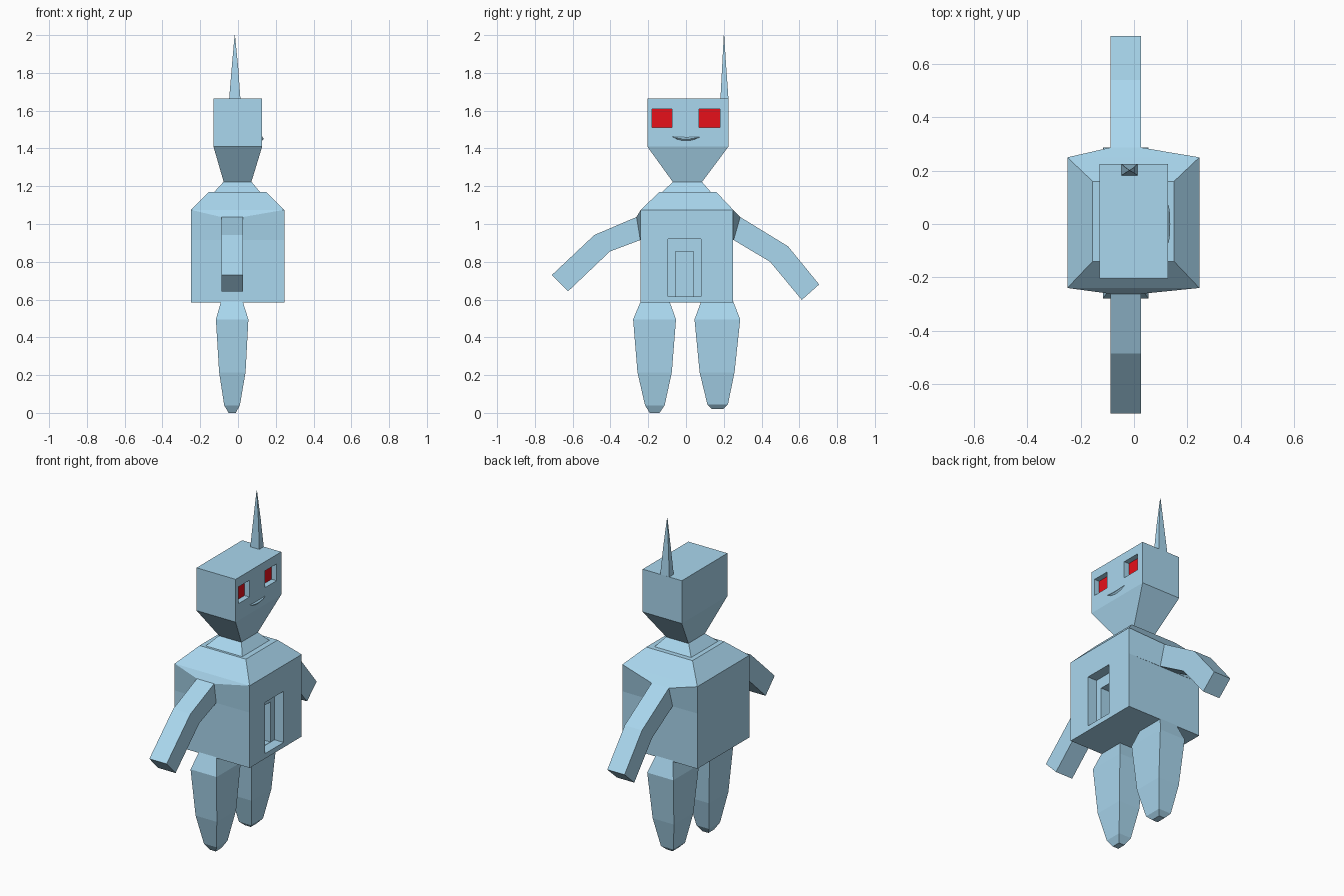
import bpy, bmesh, math

if "Cube" in bpy.data.objects:
    bpy.data.objects.remove(bpy.data.objects["Cube"])


def material(name, rgb):
    m = bpy.data.materials.new(name)
    m.diffuse_color = (*rgb, 1)
    m.use_nodes = True
    m.node_tree.nodes["Principled BSDF"].inputs["Base Color"].default_value = m.diffuse_color
    return m


BLUE = material("pale_blue", (0.40, 0.68, 0.86))
RED = material("red", (0.8, 0.005, 0.01))


def loft(name, rings, mat=BLUE):
    """Skin a closed, capped tube through rings of equal vertex count."""
    bm = bmesh.new()
    loops = [[bm.verts.new(p) for p in r] for r in rings]
    n = len(rings[0])
    for a, b in zip(loops, loops[1:]):
        for i in range(n):
            j = (i + 1) % n
            bm.faces.new((a[i], a[j], b[j], b[i]))
    bm.faces.new(loops[0])
    bm.faces.new(loops[-1])
    bmesh.ops.recalc_face_normals(bm, faces=bm.faces)
    me = bpy.data.meshes.new(name)
    bm.to_mesh(me)
    bm.free()
    ob = bpy.data.objects.new(name, me)
    bpy.context.collection.objects.link(ob)
    me.materials.append(mat)
    return ob


def rect(z, x0, x1, y0, y1):
    return [(x0, y0, z), (x1, y0, z), (x1, y1, z), (x0, y1, z)]


def box(name, x0, x1, y0, y1, z0, z1, mat=BLUE):
    return loft(name, [rect(z0, x0, x1, y0, y1), rect(z1, x0, x1, y0, y1)], mat)


def cut(target, *bounds):
    cutter = box(target.name + "_cutter", *bounds)
    cutter.hide_render = True
    cutter.hide_viewport = True
    mod = target.modifiers.new("recess", 'BOOLEAN')
    mod.operation = 'DIFFERENCE'
    mod.solver = 'EXACT'
    mod.object = cutter


# Torso with sloped shoulders and a stepped chest recess
torso = loft("torso", [
    rect(0.585, -0.25, 0.245, -0.24, 0.25),
    rect(1.075, -0.25, 0.245, -0.24, 0.25),
    rect(1.17, -0.155, 0.15, -0.14, 0.16)])
cut(torso, 0.185, 0.30, -0.095, 0.08, 0.615, 0.92)
cut(torso, 0.125, 0.25, -0.055, 0.04, 0.617, 0.855)

# Neck
loft("neck", [rect(1.165, -0.13, 0.12, -0.13, 0.135),
              rect(1.225, -0.075, 0.07, -0.068, 0.083)])

# Head with tapered jaw and recessed eyes
head = loft("head", [
    rect(1.22, -0.075, 0.07, -0.068, 0.083),
    rect(1.41, -0.13, 0.128, -0.205, 0.225),
    rect(1.665, -0.13, 0.128, -0.205, 0.225)])
for side, y0, y1 in (("left", -0.18, -0.075), ("right", 0.07, 0.18)):
    cut(head, 0.093, 0.2, y0, y1, 1.51, 1.61)
    box(side + "_eye", 0.08, 0.095, y0, y1, 1.51, 1.61, RED)

# Mouth: a thin raised smile, built as a lens swept across the face
mouth = []
for i in range(7):
    t = -0.96 + 1.92 * i / 6
    w = math.sqrt(1 - t * t)
    y, z = 0.075 * t, 1.45 + 0.012 * t * t
    mouth.append([(0.12, y, z - 0.018 * w), (0.127 + 0.009 * w, y, z),
                  (0.12, y, z + 0.018 * w)])
loft("mouth", mouth)

# Antenna spike
loft("antenna", [rect(1.66, -0.047, 0.013, 0.182, 0.225),
                 rect(1.83, -0.033, 0.001, 0.191, 0.213),
                 rect(2.0, -0.018, -0.016, 0.2, 0.202)])


# Arms: (upper y, z) and (lower y, z) profile points at shoulder, elbow, hand
def arm_ring(upper, lower, x0=-0.088, x1=0.026):
    return [(x0, *upper), (x1, *upper), (x1, *lower), (x0, *lower)]


arms = {
    "left": [((-0.262, 1.037), (-0.242, 0.915)),
             ((-0.485, 0.942), (-0.402, 0.855)),
             ((-0.71, 0.73), (-0.625, 0.643))],
    "right": [((0.287, 1.037), (0.252, 0.915)),
              ((0.54, 0.882), (0.445, 0.80)),
              ((0.705, 0.68), (0.613, 0.598))]}
for side, pts in arms.items():
    y = -0.24 if side == "left" else 0.25
    loft(side + "_shoulder", [
        arm_ring((y, 1.075), (y, 0.915), -0.25, 0.245),
        arm_ring(*pts[0])])
    loft(side + "_arm", [arm_ring(*p) for p in pts])

# Legs: ring rows of z, x range, y range
legs = {
    "left": [(0.59, -0.09, 0.025, -0.24, -0.087),
             (0.495, -0.117, 0.055, -0.28, -0.053),
             (0.215, -0.1, 0.04, -0.257, -0.075),
             (0.04, -0.073, 0.01, -0.217, -0.113),
             (0.0, -0.05, -0.012, -0.192, -0.14)],
    "right": [(0.59, -0.09, 0.025, 0.08, 0.25),
              (0.495, -0.117, 0.055, 0.045, 0.287),
              (0.215, -0.1, 0.04, 0.072, 0.257),
              (0.045, -0.073, 0.01, 0.113, 0.222),
              (0.02, -0.05, -0.012, 0.138, 0.197)]}
for side, rows in legs.items():
    loft(side + "_leg", [rect(*r) for r in rows])
